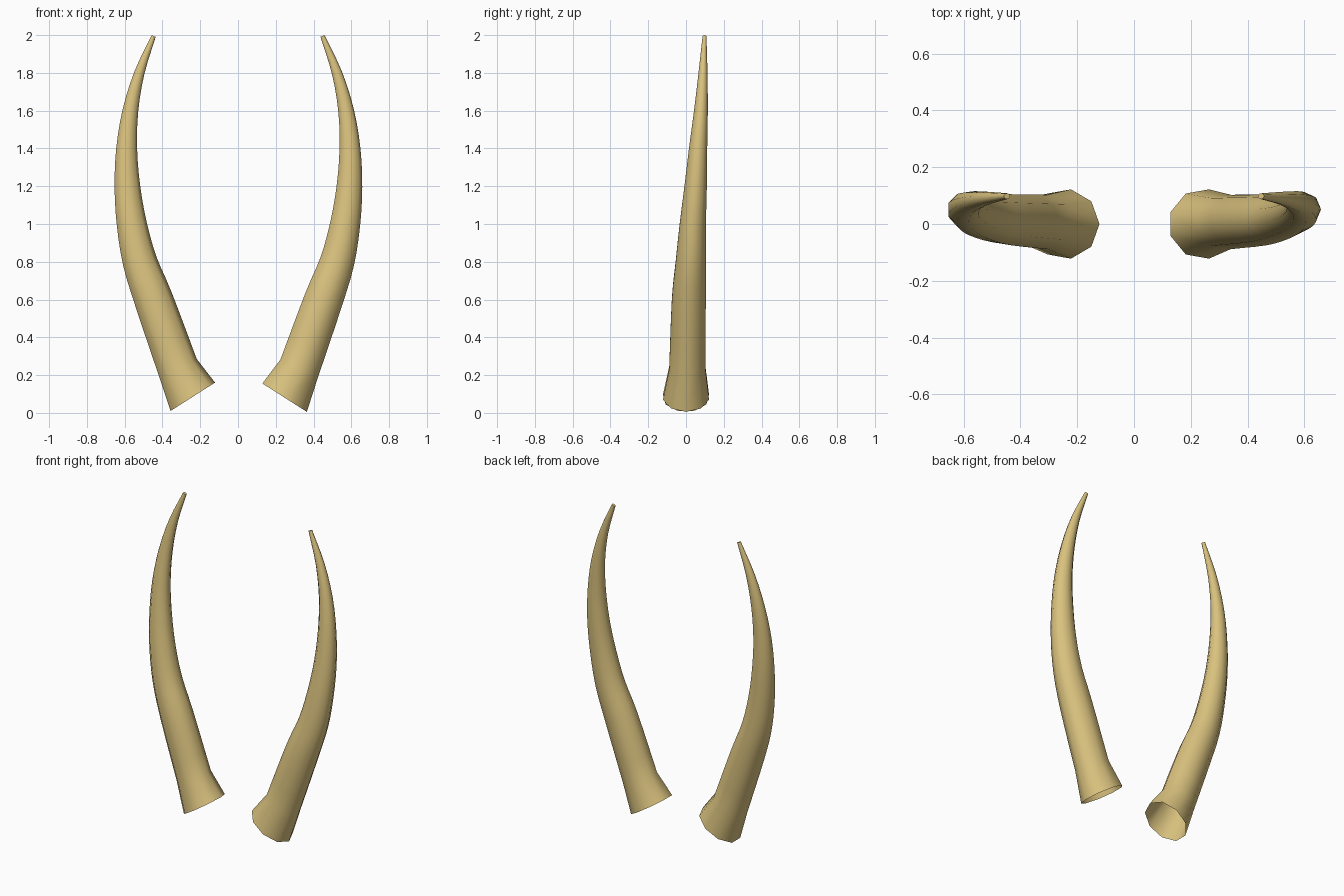
import bpy
import bmesh
import math
from mathutils import Vector

cube = bpy.data.objects.get("Cube")
if cube:
    bpy.data.objects.remove(cube, do_unlink=True)

# Material
horn_tan = bpy.data.materials.new("horn_tan")
horn_tan.use_nodes = True
colour = (0.70, 0.54, 0.21, 1)
horn_tan.diffuse_color = colour
horn_tan.node_tree.nodes["Principled BSDF"].inputs["Base Color"].default_value = colour

SIDES = 9
FLATTEN = 0.86   # depth of the cross-section compared with its width
STEPS = 3        # rings per control point above the flared base

# Horn centre line and radius, base to tip: x, y, z, radius
PATH = [Vector(p) for p in (
    (0.243, 0.000, 0.083, 0.144),
    (0.322, 0.007, 0.240, 0.113),
    (0.450, 0.015, 0.600, 0.106),
    (0.522, 0.025, 0.800, 0.094),
    (0.565, 0.036, 1.000, 0.082),
    (0.588, 0.051, 1.200, 0.070),
    (0.591, 0.064, 1.400, 0.057),
    (0.571, 0.079, 1.600, 0.043),
    (0.523, 0.090, 1.800, 0.028),
    (0.447, 0.098, 1.995, 0.012),
)]


def smooth_path(points):
    """Keep the base flare straight, then run a smooth spline to the tip."""
    pts = [points[0]]
    body = points[1:]
    ends = [2 * body[0] - body[1]] + body + [2 * body[-1] - body[-2]]
    for a, b, c, d in zip(ends, ends[1:], ends[2:], ends[3:]):
        for k in range(STEPS):
            t = k / STEPS
            pts.append(0.5 * (2 * b + (c - a) * t + (2 * a - 5 * b + 4 * c - d) * t ** 2
                              + (3 * b - a - 3 * c + d) * t ** 3))
    pts.append(body[-1])
    return pts


def build_horn(name, side):
    bm = bmesh.new()
    path = smooth_path(PATH)
    rings = []
    for i, p in enumerate(path):
        # Each ring is square to the centre line; the base is cut at a slant
        along = path[min(i + 1, len(path) - 1)] - path[max(i - 1, 0)]
        slope = math.atan2(along.x, along.z) if i else math.radians(32.5)
        across = Vector((math.cos(slope), 0, -side * math.sin(slope)))
        centre = Vector((side * p.x, p.y, p.z))
        ring = []
        for k in range(SIDES):
            a = math.tau * k / SIDES
            offset = across * math.cos(a) + Vector((0, FLATTEN * math.sin(a), 0))
            ring.append(bm.verts.new(centre + offset * p.w))
        rings.append(ring)

    # Smooth wall, open at the base
    for low, high in zip(rings, rings[1:]):
        for k in range(SIDES):
            n = (k + 1) % SIDES
            bm.faces.new((low[k], low[n], high[n], high[k])).smooth = True
    # Flat tip
    bm.faces.new(rings[-1])

    mesh = bpy.data.meshes.new(name)
    bm.to_mesh(mesh)
    bm.free()
    mesh.materials.append(horn_tan)
    bpy.context.collection.objects.link(bpy.data.objects.new(name, mesh))


build_horn("left_horn", 1)
build_horn("right_horn", -1)
